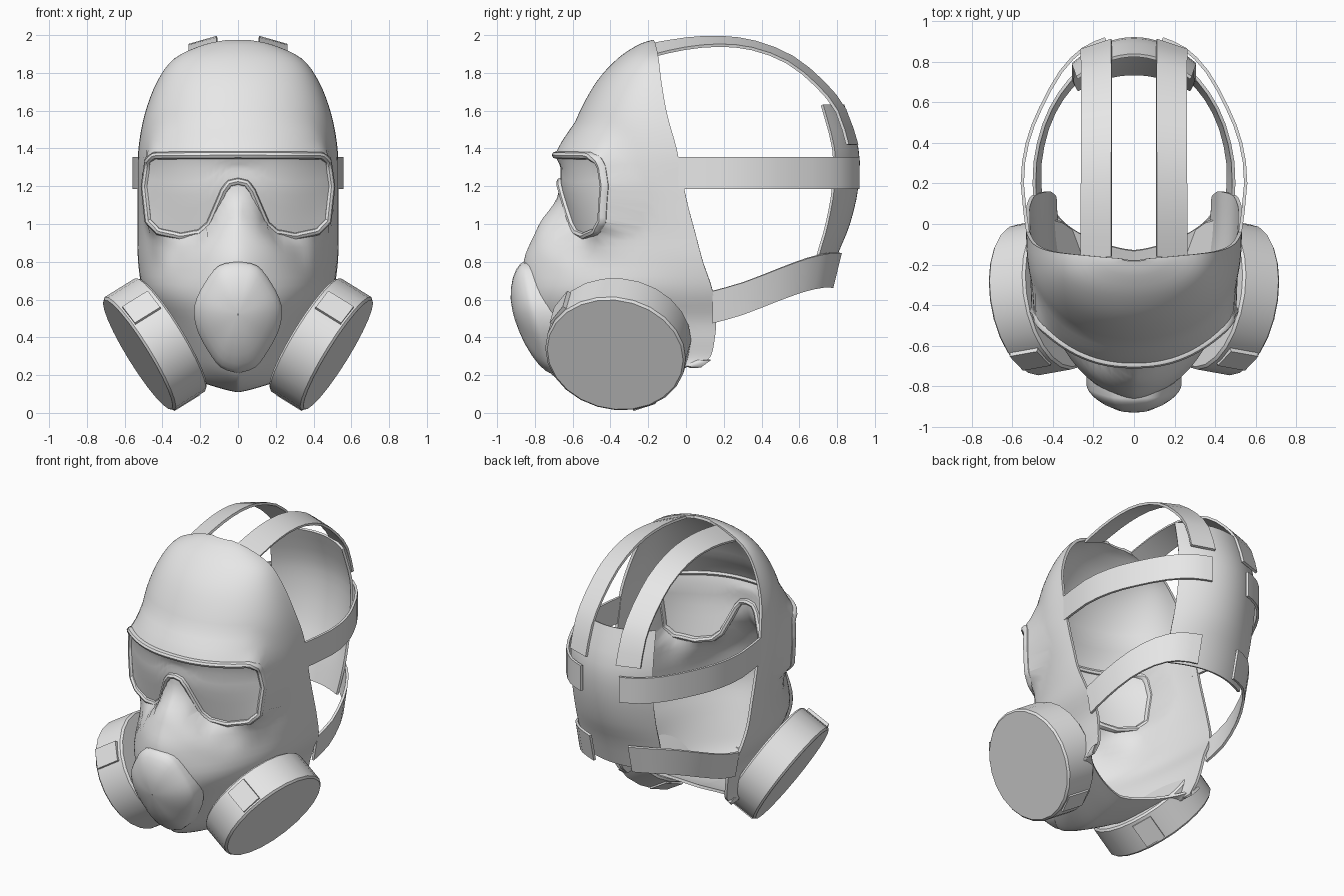
import bpy, bmesh, math
from mathutils import Vector, Matrix

cube = bpy.data.objects.get("Cube")
if cube:
    bpy.data.objects.remove(cube, do_unlink=True)

grey = bpy.data.materials.new("light_grey")
grey.use_nodes = True
grey.diffuse_color = (0.8, 0.8, 0.8, 1)
for node in grey.node_tree.nodes:
    if node.type == 'BSDF_PRINCIPLED':
        node.inputs["Base Color"].default_value = grey.diffuse_color


def add_object(name, bm, thickness=0, bevel=0):
    mesh = bpy.data.meshes.new(name)
    bm.to_mesh(mesh)
    bm.free()
    mesh.materials.append(grey)
    ob = bpy.data.objects.new(name, mesh)
    bpy.context.scene.collection.objects.link(ob)
    bpy.ops.object.select_all(action='DESELECT')
    ob.select_set(True)
    bpy.context.view_layer.objects.active = ob
    if thickness:
        mod = ob.modifiers.new("thickness", 'SOLIDIFY')
        mod.thickness, mod.offset = thickness, 0
        bpy.ops.object.modifier_apply(modifier=mod.name)
    if bevel:
        mod = ob.modifiers.new("bevel", 'BEVEL')
        mod.width, mod.segments = bevel, 1
        mod.limit_method = 'ANGLE'
    bpy.ops.object.shade_smooth_by_angle(angle=math.radians(40))


def spline(points, steps):
    """Catmull-Rom samples through points of any dimension."""
    out = []
    last = len(points) - 1
    for i in range(last):
        quad = [points[max(0, min(last, i + k))] for k in (-1, 0, 1, 2)]
        for s in range(steps):
            t = s / steps
            out.append([0.5 * (2 * b + (c - a) * t + (2 * a - 5 * b + 4 * c - d) * t * t
                               + (3 * b - a - 3 * c + d) * t ** 3) for a, b, c, d in zip(*quad)])
    out.append(list(points[-1]))
    return out


def grid(rows):
    """Open sheet through rows of equal length."""
    bm = bmesh.new()
    vs = [[bm.verts.new(p) for p in row] for row in rows]
    for r0, r1 in zip(vs, vs[1:]):
        for i in range(len(r0) - 1):
            bm.faces.new((r0[i], r0[i + 1], r1[i + 1], r1[i]))
    return bm


def interp(pts, x):
    for (x0, z0), (x1, z1) in zip(pts, pts[1:]):
        if x <= x1:
            return z0 + (z1 - z0) * (x - x0) / (x1 - x0)
    return pts[-1][1]


def smooth(t):
    t = max(0, min(1, t))
    return t * t * (3 - 2 * t)


# Visor outline: lower and upper edge of one half
LOWER = [(0, 1.225), (.045, 1.215), (.075, 1.175), (.15, 1.0), (.20, .955), (.3, .935),
         (.42, .96), (.475, 1.015), (.495, 1.2)]
UPPER = [(0, 1.365), (.44, 1.362), (.475, 1.34), (.495, 1.2)]


def visor_y(x, z):
    u = abs(x) / .5
    return (-.66 + .235 * u ** 2.3 + .06 * (1 - min(1, u) ** 4) * max(0, 1.2 - z) / .25
            - .025 * smooth((z - 1.3) / .06))


def in_visor(x, z):
    return abs(x) < .495 and interp(LOWER, abs(x)) < z < interp(UPPER, abs(x))


half = []
corners = LOWER + UPPER[-2::-1]
for (x0, z0), (x1, z1) in zip(corners, corners[1:]):
    n = max(1, round(math.hypot(x1 - x0, z1 - z0) / .02))
    half += [(x0 + (x1 - x0) * k / n, z0 + (z1 - z0) * k / n) for k in range(n)]
half.append(corners[-1])
loop = half + [(-x, z) for x, z in half[-2:0:-1]]
outline = [Vector((x, visor_y(x, z), z)) for x, z in loop]


def outline_distance(p):
    return min((p - q).length for q in outline)


# Face shell: front z, front y, back z, back y, half width, two roundness exponents
SECTIONS = [
    (1.965, -.18, 1.965, -.17, .06, 1, 1), (1.94, -.25, 1.94, -.16, .18, 1, 1),
    (1.87, -.355, 1.87, -.145, .33, 1, .9), (1.75, -.465, 1.75, -.13, .42, 1, .85),
    (1.58, -.56, 1.58, -.1, .485, 1, .8), (1.4, -.63, 1.4, -.05, .518, 1, .8),
    (1.24, -.67, 1.24, -.02, .522, 1, .8), (1.1, -.72, 1.1, .01, .522, 1.1, .95),
    (.95, -.79, .95, .05, .522, 1.25, 1.05), (.8, -.85, .8, .09, .52, 1.2, 1.05),
    (.62, -.84, .65, .14, .495, 1, .87), (.45, -.8, .5, .16, .43, 1.1, .9),
    (.3, -.76, .38, .15, .405, 1.5, .95), (.19, -.68, .3, .13, .39, 1.7, 1),
    (.12, -.48, .25, .08, .39, 1.6, 1), (.14, -.28, .26, .1, .4, 1.5, 1),
    (.18, -.13, .28, .13, .41, 1.4, 1)]
COLS = 56
rows = []
for zf, yf, zb, yb, w, a, b in spline(SECTIONS, 4):
    row = []
    for i in range(COLS + 1):
        t = math.pi * (i / COLS - .5)
        s, c = math.sin(t), max(0, math.cos(t))
        p = Vector((math.copysign(w * abs(s) ** a, s), yb + (yf - yb) * c ** b, zf + (zb - zf) * s * s))
        # Pull the face forward to meet the visor frame
        if p.y < -.15:
            d = 0 if in_visor(p.x, p.z) else outline_distance(p)
            p.y += (visor_y(p.x, p.z) - p.y) * smooth(1 - d / .2)
        row.append(p)
    rows.append(row)
bm = grid(rows)
gone = []
for f in bm.faces:
    m = f.calc_center_median()
    if m.y < -.15 and in_visor(m.x, m.z):
        gone.append(f)
touched = {v for f in gone for v in f.verts}
bmesh.ops.delete(bm, geom=gone, context='FACES')
for v in touched:
    if v.is_valid:
        v.co = min(outline, key=lambda q: (q - v.co).length)
near = [v for v in bm.verts if not v.is_boundary and outline_distance(v.co) < .1]
for _ in range(4):
    bmesh.ops.smooth_vert(bm, verts=near, factor=.5, use_axis_x=True, use_axis_y=True, use_axis_z=True)
add_object("face_shell", bm, .018)

# Visor pane
columns = []
for i in range(49):
    x = .494 * math.sin(math.pi * (i / 48 - .5))
    lo, hi = interp(LOWER, abs(x)), interp(UPPER, abs(x))
    zs = [lo + (hi - lo) * k / 6 for k in range(7)]
    columns.append([(x, visor_y(x, z), z) for z in zs])
add_object("visor_pane", grid(columns), .008)

# Visor frame: rounded section swept along the outline
bm = bmesh.new()
rings = []
count = len(outline)
for i, p in enumerate(outline):
    tangent = (outline[(i + 1) % count] - outline[i - 1]).normalized()
    side = tangent.cross(Vector((0, 1, 0))).normalized()
    front = side.cross(tangent).normalized()
    rings.append([bm.verts.new(p + side * .02 * math.cos(k * math.pi / 4)
                               + front * .026 * math.sin(k * math.pi / 4)) for k in range(8)])
for i in range(count):
    r0, r1 = rings[i - 1], rings[i]
    for k in range(8):
        bm.faces.new((r0[k - 1], r0[k], r1[k], r1[k - 1]))
bmesh.ops.recalc_face_normals(bm, faces=bm.faces)
add_object("visor_frame", bm)

# Mouth dome with a skirt running back into the face
MOUTH = [(0, .8), (.1, .78), (.175, .69), (.23, .57), (.22, .45), (.16, .33), (.09, .24), (0, .21)]
BASE = [(.21, -.72), (.41, -.765), (.62, -.82), (.8, -.86)]
edge = spline(MOUTH, 3)
edge = edge + [[-x, z] for x, z in edge[-2::-1]]
rings = [[(x, interp(BASE, z) + .09, z) for x, z in edge],
         [(x, interp(BASE, z), z) for x, z in edge]]
for r in (.95, .85, .7, .5, .3, .1, .01):
    ring = []
    for x, z in edge:
        z = .52 + (z - .52) * r
        ring.append((x * r, interp(BASE, z) - .12 * (1 - r * r) ** .7, z))
    rings.append(ring)
bm = grid(rings)
bmesh.ops.remove_doubles(bm, verts=bm.verts, dist=.0005)
bmesh.ops.recalc_face_normals(bm, faces=bm.faces)
add_object("mouth_dome", bm)


def frame(x_axis, y_axis, z_axis, origin):
    m = Matrix((x_axis, y_axis, z_axis)).transposed().to_4x4()
    m.translation = origin
    return m


# Filter canisters and their clips
for s, label in ((1, "left"), (-1, "right")):
    axis = Vector((s * .84, -.15, -.52)).normalized()
    up = Vector((s * .52, 0, .855))
    up = (up - axis * up.dot(axis)).normalized()
    front = up.cross(axis) * s
    if front.y > 0:
        front = -front
    centre = Vector((s * .53, -.375, .308)) - axis * .107
    bm = bmesh.new()
    bmesh.ops.create_cone(bm, cap_ends=True, segments=24, radius1=1, radius2=1, depth=.214,
                          matrix=frame(front * .376, up * .352, axis, centre))
    bmesh.ops.recalc_face_normals(bm, faces=bm.faces)
    add_object(label + "_filter", bm, bevel=.012)
    for spot, degrees, reach in (("front", 57, .36), ("lower", 205, .342)):
        ang = math.radians(degrees)
        radial = up * math.cos(ang) + front * math.sin(ang)
        along = axis.cross(radial)
        bm = bmesh.new()
        bmesh.ops.create_cube(bm, size=1, matrix=frame(axis * .16, along * .13, radial * .04,
                                                       centre + radial * reach + axis * .005))
        bmesh.ops.recalc_face_normals(bm, faces=bm.faces)
        add_object(f"{label}_{spot}_clip", bm)


def strap(name, path, width_a, width_b):
    """Flat band centred on a path, its width turning from width_a to width_b."""
    pts = [Vector(p) for p in spline(path, 2)]
    wa, wb = Vector(width_a), Vector(width_b)
    rows = []
    for i, p in enumerate(pts):
        w = wa.lerp(wb, i / (len(pts) - 1)) / 2
        rows.append([p - w, p + w])
    add_object(name, grid(rows), .016)


TOP = [(-.16, 1.925), (0, 1.955), (.18, 1.967), (.36, 1.945), (.55, 1.87),
       (.71, 1.74), (.82, 1.6), (.88, 1.42)]
TEMPLE = [(.52, -.06), (.55, .2), (.525, .4), (.46, .57), (.36, .75), (.25, .862), (.14, .912)]
JAW = [(.475, .14, .56), (.475, .3, .605), (.435, .48, .675), (.36, .63, .73), (.26, .74, .755), (.14, .795, .755)]
for s, label in ((1, "left"), (-1, "right")):
    strap(label + "_top_strap", [(s * .185, y, z) for y, z in TOP],
          (s * .15, 0, -.06), (s * .15, -.05, 0))
    strap(label + "_temple_strap", [(s * x, y, 1.27) for x, y in TEMPLE], (0, 0, .17), (0, 0, .17))
    strap(label + "_jaw_strap", [(s * x, y, z) for x, y, z in JAW], (s * .03, 0, .17), (0, .045, .185))

# Curved back plate: z, centre y, edge y, half width
PLATE = [(1.63, .83, .72, .28), (1.4, .905, .78, .3), (1.2, .905, .78, .3),
         (1.0, .86, .745, .3), (.84, .795, .7, .3), (.67, .74, .66, .28)]
rows = []
for z, yc, ye, w in spline(PLATE, 3):
    rows.append([(w * k / 8, yc + (ye - yc) * (k / 8) ** 2, z) for k in range(-8, 9)])
add_object("back_plate", grid(rows), .016)
